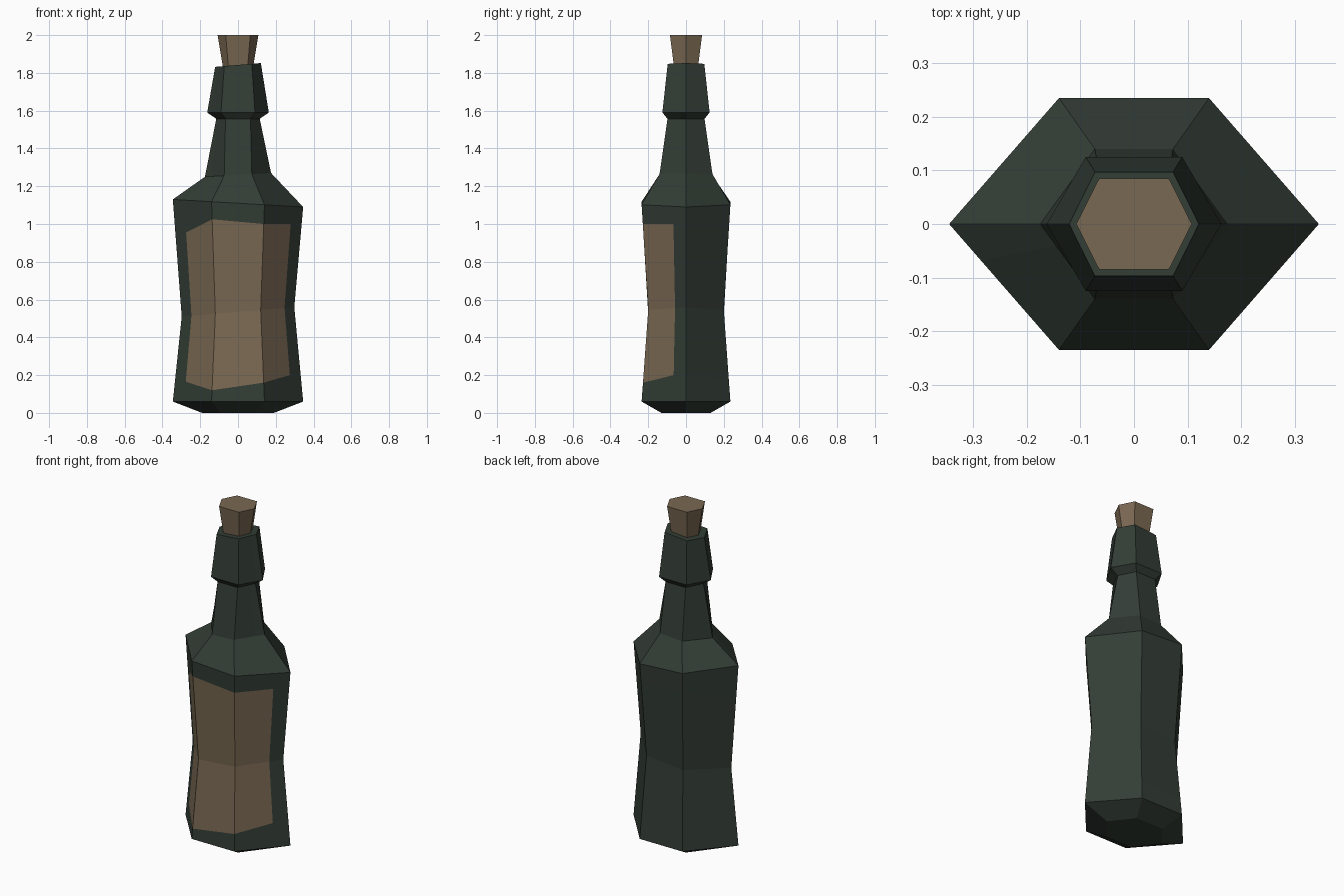
import bpy, bmesh

if "Cube" in bpy.data.objects:
    bpy.data.objects.remove(bpy.data.objects["Cube"])


def material(name, rgb):
    m = bpy.data.materials.new(name)
    m.diffuse_color = (*rgb, 1)
    m.use_nodes = True
    m.node_tree.nodes["Principled BSDF"].inputs["Base Color"].default_value = m.diffuse_color
    return m


glass = material("dark green glass", (0.033, 0.046, 0.036))
tan = material("tan paper and cork", (0.195, 0.140, 0.085))

EDGE = 0.71  # how far the label wraps around each front side


def ring(rx, mx, y, z, tilt=0.0):
    """Six-sided ring plus a label-edge point on each front side."""
    ex, ey = mx + (rx - mx) * EDGE, -y * (1 - EDGE)
    pts = [(-rx, 0), (-ex, ey), (-mx, -y), (mx, -y),
           (ex, ey), (rx, 0), (mx, y), (-mx, y)]
    return [(px, py, z + tilt * px / rx) for px, py in pts]


def between(low, high, heights):
    """Ring lying on the wall between two rings at the given heights."""
    out = []
    for a, b, z in zip(low, high, heights):
        t = (z - a[2]) / (b[2] - a[2])
        out.append((a[0] + (b[0] - a[0]) * t, a[1] + (b[1] - a[1]) * t, z))
    return out


def loft(name, rings, mats, label_rows=()):
    """Capped skin over the rings, label colour on the front columns."""
    bm = bmesh.new()
    rows = [[bm.verts.new(p) for p in r] for r in rings]
    n = len(rows[0])
    bm.faces.new(rows[0][::-1])
    bm.faces.new(rows[-1])
    for i in range(len(rows) - 1):
        for j in range(n):
            k = (j + 1) % n
            f = bm.faces.new((rows[i][j], rows[i][k], rows[i + 1][k], rows[i + 1][j]))
            if i in label_rows and 1 <= j <= 3:
                f.material_index = 1
    me = bpy.data.meshes.new(name)
    bm.to_mesh(me)
    bm.free()
    for m in mats:
        me.materials.append(m)
    ob = bpy.data.objects.new(name, me)
    bpy.context.collection.objects.link(ob)
    return ob


# Bottle body, neck and collar
base = ring(0.345, 0.14, 0.235, 0.06)
waist = ring(0.298, 0.12, 0.20, 0.535, 0.025)
shoulder = ring(0.345, 0.14, 0.235, 1.11, -0.02)
label_low = between(base, waist, (0.17, 0.165, 0.12, 0.16, 0.20, 0.20, 0.18, 0.16))
label_top = between(waist, shoulder, (0.95, 0.955, 1.025, 1.00, 1.00, 1.00, 1.00, 1.00))
loft("bottle", [
    ring(0.19, 0.09, 0.13, 0.0),
    base, label_low, waist, label_top, shoulder,
    ring(0.175, 0.073, 0.14, 1.26, 0.01),
    ring(0.115, 0.066, 0.098, 1.557),
    ring(0.163, 0.09, 0.125, 1.59),
    ring(0.121, 0.073, 0.097, 1.842, 0.01),
], [glass, tan], label_rows=(2, 3))

# Cork stopper
loft("cork", [
    ring(0.078, 0.05, 0.062, 1.82),
    ring(0.108, 0.065, 0.085, 2.0),
], [tan])
